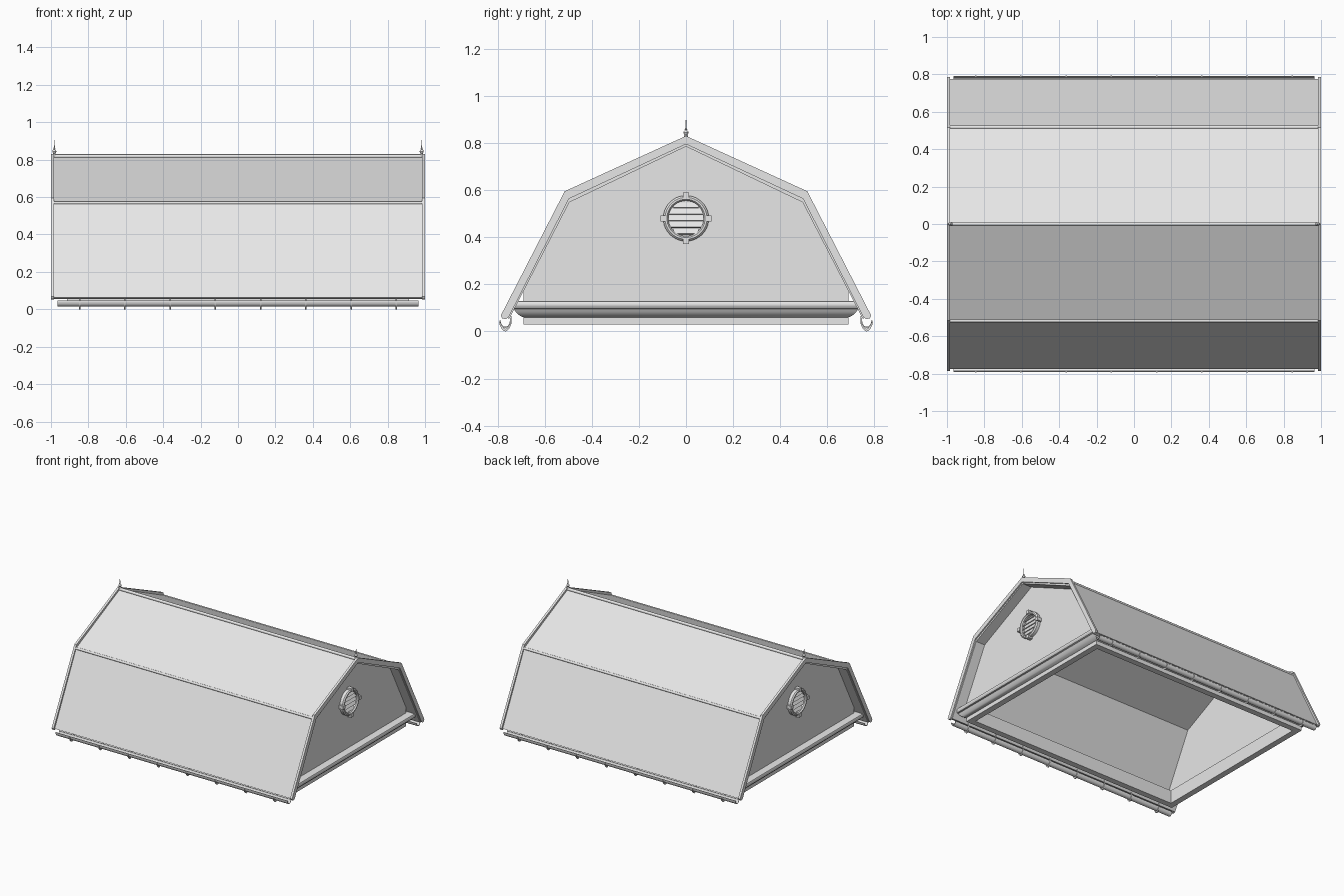
import bpy, bmesh, math
from mathutils import Matrix, Vector

if "Cube" in bpy.data.objects:
    bpy.data.objects.remove(bpy.data.objects["Cube"])

grey = bpy.data.materials.new("plain_grey")
grey.diffuse_color = (0.8, 0.8, 0.8, 1)
grey.use_nodes = True
grey.node_tree.nodes["Principled BSDF"].inputs["Base Color"].default_value = grey.diffuse_color


def finish(bm, name, smooth=False):
    bmesh.ops.recalc_face_normals(bm, faces=bm.faces[:])
    me = bpy.data.meshes.new(name)
    bm.to_mesh(me)
    bm.free()
    me.materials.append(grey)
    ob = bpy.data.objects.new(name, me)
    bpy.context.collection.objects.link(ob)
    if smooth:
        bpy.ops.object.select_all(action='DESELECT')
        ob.select_set(True)
        bpy.context.view_layer.objects.active = ob
        bpy.ops.object.shade_smooth_by_angle(angle=math.radians(35))
    return ob


def prism(bm, pts, x0, x1):
    """Extrude a closed (y, z) outline along x."""
    a = [bm.verts.new((x0, y, z)) for y, z in pts]
    b = [bm.verts.new((x1, y, z)) for y, z in pts]
    n = len(pts)
    for i in range(n):
        j = (i + 1) % n
        bm.faces.new((a[i], a[j], b[j], b[i]))
    bm.faces.new(a[::-1])
    bm.faces.new(b)


def lathe(bm, profile, matrix, steps, closed):
    """Spin (radius, height) points about the local z axis."""
    rings = [[bm.verts.new(matrix @ Vector((r * math.cos(t), r * math.sin(t), h)))
              for t in (2 * math.pi * k / steps for k in range(steps))]
             for r, h in profile]
    for i in range(len(rings) if closed else len(rings) - 1):
        p, q = rings[i], rings[(i + 1) % len(rings)]
        for k in range(steps):
            m = (k + 1) % steps
            bm.faces.new((p[k], p[m], q[m], q[k]))
    if not closed:
        bm.faces.new(rings[0][::-1])
        bm.faces.new(rings[-1])


def box(bm, c, size, rot=Matrix()):
    bmesh.ops.create_cube(bm, size=1, matrix=Matrix.Translation(c) @ rot @ Matrix.Diagonal((*size, 1)))


def gambrel(outer, inner):
    """Closed symmetric band; both halves run from ridge to eave."""
    left = [(-y, z) for y, z in outer[:0:-1]]
    right_in = inner[::-1]
    return left + outer + right_in + [(-y, z) for y, z in inner[1:]]


# Roof shell
bm = bmesh.new()
prism(bm, gambrel([(0, .815), (.517, .572), (.774, .062)],
                  [(0, .785), (.495, .548), (.750, .054)]), -.99, .99)
finish(bm, "roof")

# Rake boards at both ends
for s, side in ((1, "right"), (-1, "left")):
    bm = bmesh.new()
    prism(bm, gambrel([(0, .83), (.515, .595), (.786, .068), (.781, .056)],
                      [(0, .795), (.497, .563), (.753, .06), (.765, .052)]),
          s * .983, s * 1.0)
    finish(bm, side + "_rake_board")

# Ridge cap and knee battens
for name, y, z, r in (("ridge_cap", 0, .818, .011), ("front_knee_batten", -.517, .569, .009),
                      ("back_knee_batten", .517, .569, .009)):
    bm = bmesh.new()
    prism(bm, [(y + r * math.cos(k * math.pi / 6), z + r * math.sin(k * math.pi / 6))
               for k in range(12)], -.99, .99)
    finish(bm, name, True)

# Cornice frame: moulding carried round a rectangle, trimmed under the roof
bm = bmesh.new()
section = [(0, .03), (0, .06), (.010, .064), (.022, .072), (.033, .083), (.040, .095),
           (.050, .098), (.056, .106), (.057, .116), (.052, .126), (.042, .13),
           (-.045, .13), (-.045, .03)]
loops = []
for d, z in section:
    x = .915 + d
    y = min(.69 + d, .757 - (z - .058) * .52)
    loops.append([bm.verts.new((sx * x, sy * y, z))
                  for sx, sy in ((1, 1), (-1, 1), (-1, -1), (1, -1))])
for i, p in enumerate(loops):
    q = loops[(i + 1) % len(loops)]
    for k in range(4):
        m = (k + 1) % 4
        bm.faces.new((p[k], p[m], q[m], q[k]))
finish(bm, "cornice_frame", True)

# Gable walls, vents and finials
half = [(.69, .1), (.69, .18), (.5, .552)]
wall = half + [(0, .79)] + [(-y, z) for y, z in half[::-1]]
VZ = .48
for s, side in ((1, "right"), (-1, "left")):
    bm = bmesh.new()
    prism(bm, wall, s * .895, s * .915)
    finish(bm, side + "_gable_wall")

    out = Matrix.Translation((s * .915, 0, VZ)) @ Matrix.Rotation(s * math.pi / 2, 4, 'Y')
    bm = bmesh.new()
    lathe(bm, [(.075, -.002), (.075, .022), (.081, .03), (.089, .03), (.097, .022), (.097, -.002)],
          out, 40, True)
    finish(bm, side + "_vent_ring", True)

    bm = bmesh.new()
    for k in range(4):
        a = k * math.pi / 2
        box(bm, (s * .932, .096 * math.cos(a), VZ + .096 * math.sin(a)), (.038, .026, .026))
    finish(bm, side + "_vent_keystones")

    bm = bmesh.new()
    for k in range(-2, 3):
        dz = k * .028
        w = 2 * math.sqrt(.077 ** 2 - dz ** 2)
        box(bm, (s * .926, 0, VZ + dz), (.005, w, .026), Matrix.Rotation(s * -.6, 4, 'Y'))
    finish(bm, side + "_vent_louvres")

    bm = bmesh.new()
    lathe(bm, [(.009, .815), (.009, .83), (.005, .833), (.009, .838), (.011, .844), (.009, .85),
               (.004, .855), (.006, .859), (.003, .864), (.0006, .905)],
          Matrix.Translation((s * .982, 0, 0)), 12, False)
    finish(bm, side + "_finial", True)


def channel(y, z, r, t):
    """Half-round gutter section, open upwards."""
    arc = [math.pi + math.pi * k / 10 for k in range(11)]
    return ([(y + r * math.cos(a), z + r * 1.2 * math.sin(a)) for a in arc] +
            [(y + (r - t) * math.cos(a), z + (r - t) * 1.2 * math.sin(a)) for a in arc[::-1]])


# Gutters with hanging straps
for s, side in ((-1, "front"), (1, "back")):
    bm = bmesh.new()
    prism(bm, channel(s * .767, .042, .0225, .004), -.965, .965)
    box(bm, (0, s * .788, .043), (1.93, .006, .006))
    finish(bm, side + "_gutter", True)
    bm = bmesh.new()
    for k in range(8):
        x = -.847 + k * .242
        prism(bm, channel(s * .767, .041, .0265, .005), x - .004, x + .004)
        box(bm, (x, s * .744, .052), (.008, .005, .025))
    # straps reach the base of the model
    low = min(v.co.z for v in bm.verts)
    for v in bm.verts:
        if v.co.z < .02:
            v.co.z -= low * (.02 - v.co.z) / (.02 - low)
    finish(bm, side + "_gutter_straps")
